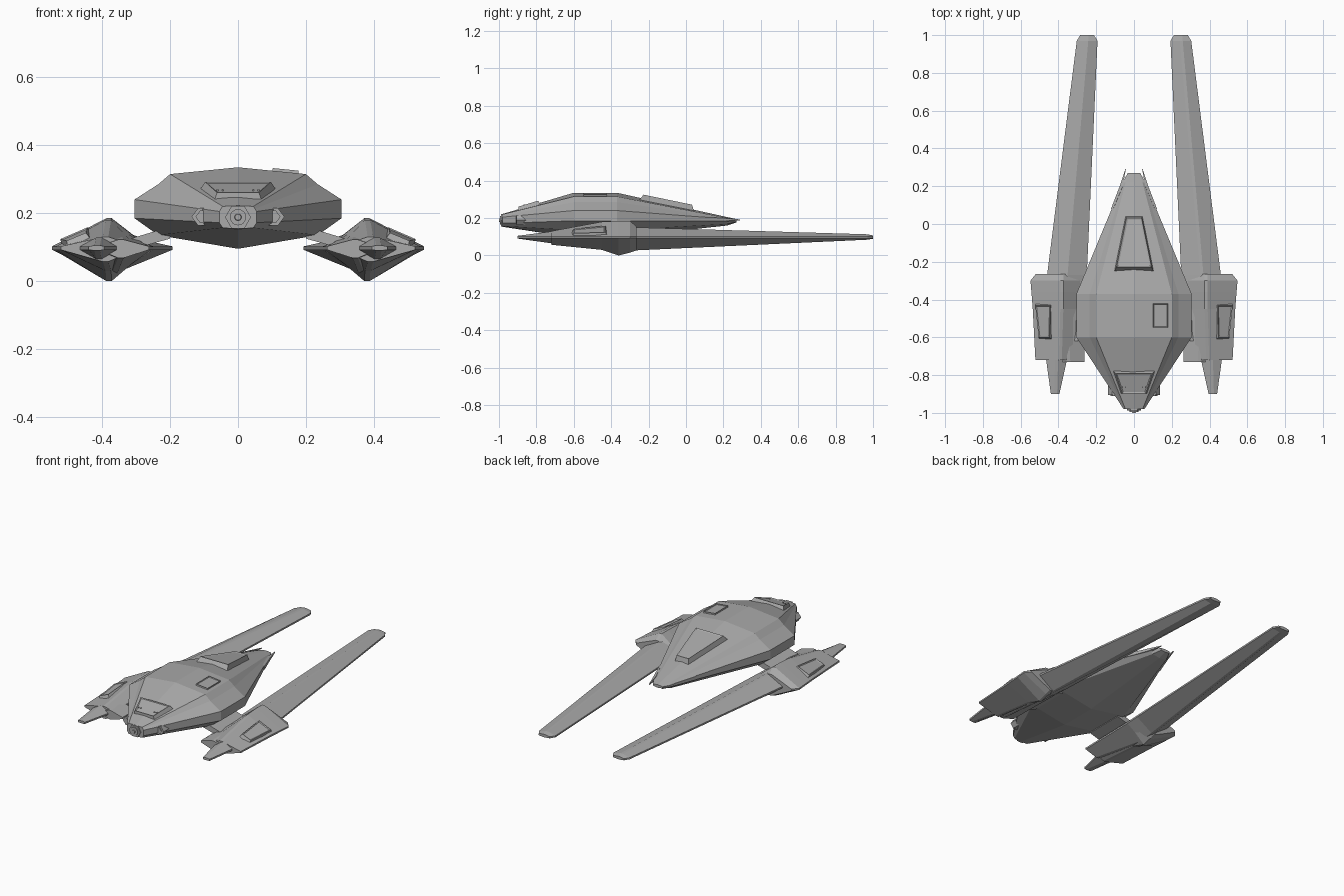
import bpy, bmesh, math
from mathutils import Vector, Matrix

if "Cube" in bpy.data.objects:
    bpy.data.objects.remove(bpy.data.objects["Cube"])

GREY = (0.4, 0.4, 0.4, 1)
mat = bpy.data.materials.new("hull grey")
mat.use_nodes = True
mat.diffuse_color = GREY
mat.node_tree.nodes["Principled BSDF"].inputs["Base Color"].default_value = GREY


def finish(name, bm):
    bmesh.ops.recalc_face_normals(bm, faces=bm.faces)
    mesh = bpy.data.meshes.new(name)
    bm.to_mesh(mesh)
    bm.free()
    mesh.materials.append(mat)
    ob = bpy.data.objects.new(name, mesh)
    bpy.context.collection.objects.link(ob)
    return ob


def loft(name, sections):
    """Skin a row of closed rings and cap both ends."""
    bm = bmesh.new()
    rings = [[bm.verts.new(p) for p in s] for s in sections]
    n = len(rings[0])
    for a, b in zip(rings, rings[1:]):
        for i in range(n):
            j = (i + 1) % n
            bm.faces.new((a[i], a[j], b[j], b[i]))
    bm.faces.new(rings[0])
    bm.faces.new(rings[-1])
    return finish(name, bm)


def panel(name, corners, height, rim=0.012, shrink=0.88):
    """Raised bevelled hatch with a sunken centre, lying on the given quad."""
    bm = bmesh.new()
    pts = [Vector(c) for c in corners]
    mid = sum(pts, Vector()) / 4
    normal = (pts[1] - pts[0]).cross(pts[3] - pts[0]).normalized()
    if normal.z < 0:
        normal.negate()
    low = [bm.verts.new(p - normal * 0.01) for p in pts]
    top = [bm.verts.new(mid + (p - mid) * shrink + normal * height) for p in pts]
    for i in range(4):
        j = (i + 1) % 4
        bm.faces.new((low[i], low[j], top[j], top[i]))
    lid = bm.faces.new(top)
    bm.faces.new(low[::-1])
    bmesh.ops.recalc_face_normals(bm, faces=bm.faces)
    bmesh.ops.inset_individual(bm, faces=[lid], thickness=rim, depth=-0.004)
    return finish(name, bm)


def prism(name, x, y, z, radius, depth, sides, stretch=1.0, tip=1.0):
    """Cylinder along y whose front face lies at y."""
    bm = bmesh.new()
    bmesh.ops.create_cone(bm, cap_ends=True, segments=sides, radius1=radius * tip,
                          radius2=radius, depth=depth)
    turn = Matrix.Rotation(-math.pi / 2, 4, 'X')
    if sides == 6:
        turn = turn @ Matrix.Rotation(math.pi / 6, 4, 'Z')
    place = Matrix.Translation((x, y + depth / 2, z)) @ Matrix.Diagonal((stretch, 1, 1, 1))
    bmesh.ops.transform(bm, matrix=place @ turn, verts=bm.verts)
    return finish(name, bm)


def mirrored(ob):
    """Copy a left part to the right side."""
    bm = bmesh.new()
    bm.from_mesh(ob.data)
    bmesh.ops.scale(bm, vec=(-1, 1, 1), verts=bm.verts)
    finish(ob.name.replace("left", "right"), bm)


def hull_ring(y, half):
    right = [(-x, y, z) for x, z in half[-2:0:-1]]
    return [(x, y, z) for x, z in half] + right


def diamond(y, x_in, x_ridge, x_out, z_top, z_bottom, z_mid=0.097, edge=0.005, flat=0.008):
    return [(x_in, y, z_mid - edge), (x_in, y, z_mid + edge),
            (x_ridge - flat, y, z_top), (x_ridge + flat, y, z_top),
            (x_out, y, z_mid + edge), (x_out, y, z_mid - edge),
            (x_ridge + flat, y, z_bottom), (x_ridge - flat, y, z_bottom)]


# Main hull
wide = [(0, .335), (.2, .315), (.235, .285), (.305, .24), (.305, .185), (.235, .135), (0, .095)]
nose = [(0, .222), (.045, .22), (.05, .213), (.055, .205), (.055, .172), (.045, .157), (0, .153)]
tail = [(0, .205), (.045, .2), (.052, .198), (.06, .195), (.06, .183), (.05, .168), (0, .16)]
tip = [(x * 0.55, 0.187 + (z - 0.187) * 0.4) for x, z in tail]
loft("hull", [hull_ring(-.98, nose), hull_ring(-.6, wide), hull_ring(-.37, wide),
              hull_ring(.22, tail), hull_ring(.27, tip)])

# Nose sensor
prism("nose_collar", 0, -.988, .188, .038, .06, 6)
prism("nose_ring", 0, -.994, .188, .024, .03, 16)
prism("nose_lens", 0, -1.0, .188, .015, .03, 16, tip=0.6)

# Hatches and window on the hull top
panel("cockpit_window", [(-.07, -.9, .246), (.07, -.9, .246), (.11, -.78, .282), (-.11, -.78, .282)],
      .013, rim=.008)
panel("top_hatch", [(.1, -.55, .325), (.18, -.55, .317), (.18, -.42, .317), (.1, -.42, .325)],
      .008, rim=.005, shrink=.95)
panel("rear_hatch", [(-.105, -.25, .303), (.105, -.25, .303), (.045, .045, .242), (-.045, .045, .242)],
      .026)

# Window bolts
for x in (-.06, -.045, .045, .06):
    prism("window_bolt", x, -.868, .268, .003, .008, 8)

# Parts built on the left side and mirrored
parts = []
for y0, name, r in ((-.905, "left_intake", .03), (-.91, "left_intake_face", .021)):
    parts.append(prism(name, .098, y0, .189, r, .16, 6, stretch=1.3))

# Tail fin
parts.append(loft("left_tail_fin", [
    [(.11, .08, .212), (.122, .08, .205), (.122, .08, .184), (.1, .08, .18)],
    [(.06, .2, .203), (.076, .2, .2), (.076, .2, .184), (.06, .2, .18)],
    [(.043, .29, .192), (.046, .29, .192), (.046, .29, .188), (.043, .29, .188)]]))

# Boom running to the rear
parts.append(loft("left_boom", [
    diamond(-.73, .262, .345, .41, .122, .068),
    diamond(-.36, .255, .365, .47, .158, .02),
    diamond(-.27, .25, .36, .46, .15, .027),
    diamond(.97, .193, .25, .303, .113, .084),
    diamond(1.0, .212, .25, .285, .107, .089)]))

# Engine pod and its forward prong
parts.append(loft("left_pod", [
    diamond(-.72, .3, .39, .522, .13, .057),
    diamond(-.45, .27, .382, .536, .18, .03),
    diamond(-.36, .265, .38, .543, .185, 0),
    diamond(-.3, .265, .38, .548, .185, .015),
    diamond(-.265, .28, .38, .52, .155, .027)]))
parts.append(loft("left_prong", [
    diamond(-.9, .395, .415, .44, .105, .09),
    diamond(-.72, .355, .41, .465, .128, .065)]))

# Hatch on the outer slope of the pod
parts.append(panel("left_pod_hatch", [(.44, -.61, .135), (.505, -.61, .108),
                                      (.525, -.42, .114), (.435, -.42, .153)], .009, rim=.008))

# Strut joining hull and pod
parts.append(loft("left_strut", [
    [(.2, y, .125), (.2, y, .16), (.24, y, .148), (.35, y, .115), (.35, y, .09), (.26, y, .108)]
    for y in (-.62, -.38)]))

for part in parts:
    mirrored(part)
